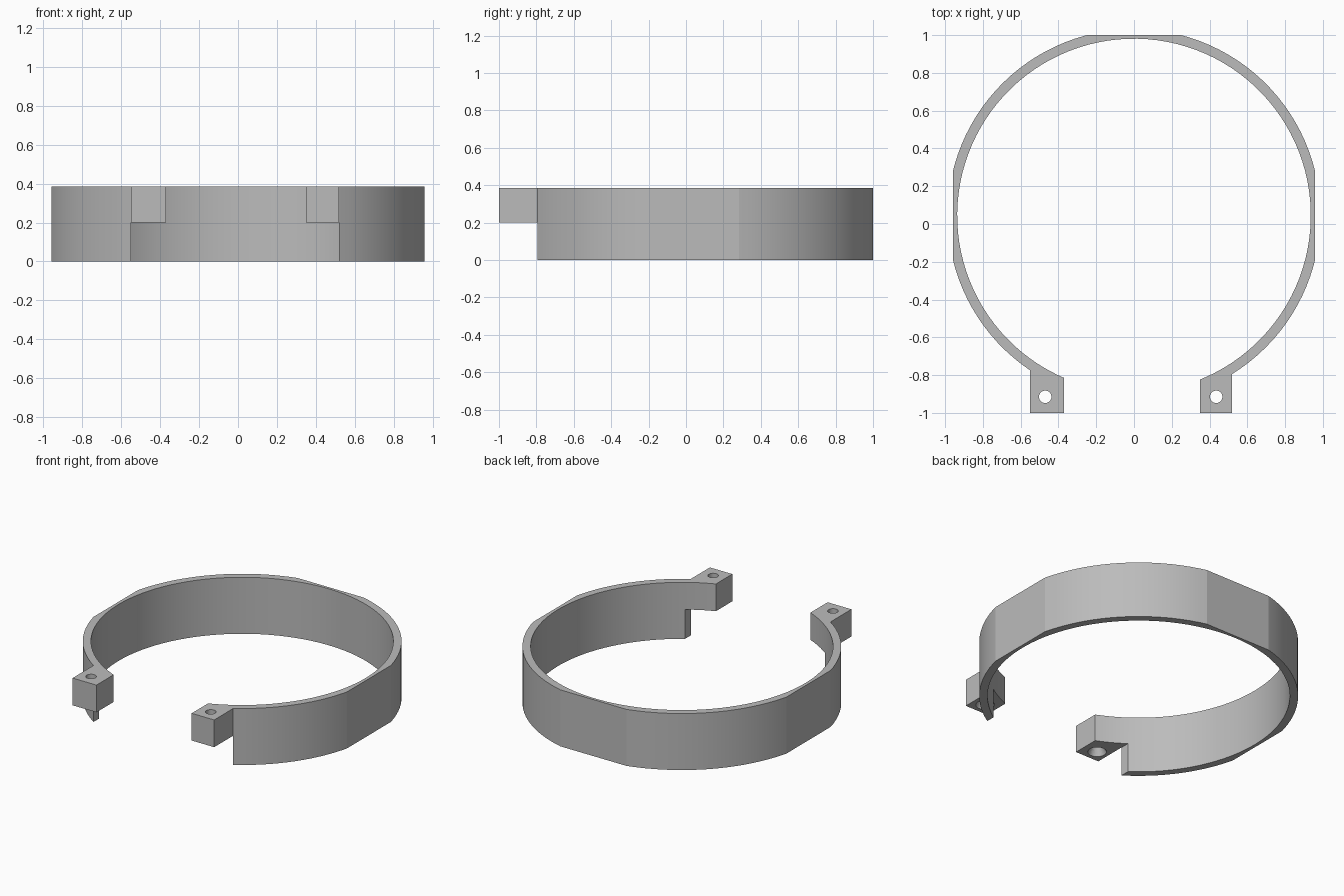
import bpy, bmesh, math

cube = bpy.data.objects.get("Cube")
if cube:
    bpy.data.objects.remove(cube, do_unlink=True)

CY, R_OUT, R_IN = 0.045, 0.987, 0.936       # ring centre and radii
FLAT_X, FLAT_Y = 0.958, 0.955               # flats on the outside
HEIGHT, LUG_Z = 0.386, 0.2
END_L, END_R = 0.52, -0.55                  # where the band is cut

grey = bpy.data.materials.new("grey plastic")
grey.use_nodes = True
grey.diffuse_color = (0.5, 0.5, 0.5, 1)
grey.node_tree.nodes["Principled BSDF"].inputs["Base Color"].default_value = (0.5, 0.5, 0.5, 1)


def arc(radius, a0, a1, steps, extra=()):
    angles = [a0 + (a1 - a0) * i / steps for i in range(steps + 1)]
    angles = sorted(angles + list(extra))
    return [(max(-FLAT_X, min(FLAT_X, radius * math.cos(a))),
             min(FLAT_Y, radius * math.sin(a)) + CY) for a in angles]


def start(radius, x):
    """Angle of the lower point of a circle at the given x."""
    return -math.acos(x / radius)


def extrude(name, outline, z0, z1):
    bm = bmesh.new()
    face = bm.faces.new([bm.verts.new((x, y, z0)) for x, y in outline])
    top = bmesh.ops.extrude_face_region(bm, geom=[face])["geom"]
    bmesh.ops.translate(bm, vec=(0, 0, z1 - z0),
                        verts=[g for g in top if isinstance(g, bmesh.types.BMVert)])
    bmesh.ops.recalc_face_normals(bm, faces=bm.faces)
    mesh = bpy.data.meshes.new(name)
    bm.to_mesh(mesh)
    bm.free()
    obj = bpy.data.objects.new(name, mesh)
    bpy.context.collection.objects.link(obj)
    mesh.materials.append(grey)
    return obj


def boolean(target, tool, operation):
    mod = target.modifiers.new(operation.lower(), "BOOLEAN")
    mod.object, mod.operation, mod.solver = tool, operation, "EXACT"
    bpy.context.view_layer.objects.active = target
    bpy.ops.object.modifier_apply(modifier=mod.name)
    bpy.data.objects.remove(tool, do_unlink=True)


# Open band with flats at the sides and the back
side, back = math.acos(FLAT_X / R_OUT), math.asin(FLAT_Y / R_OUT)
corners = (-side, side, back, math.pi - back, math.pi - side, math.pi + side)
outer = arc(R_OUT, start(R_OUT, END_L), start(R_OUT, END_R) + 2 * math.pi, 90, corners)
inner = arc(R_IN, start(R_IN, END_L), start(R_IN, END_R) + 2 * math.pi, 90)
band = extrude("clamp_band", outer + inner[::-1], 0, HEIGHT)

# Screw lugs on the upper half of both ends
for name, x_out, x_in, hole_x in (("left_lug", END_L, 0.35, 0.435),
                                  ("right_lug", END_R, -0.37, -0.47)):
    a0, a1 = start(R_IN, x_in), start(R_IN, x_out)
    if x_in < 0:
        a0, a1 = a0 + 2 * math.pi, a1 + 2 * math.pi
    curve = arc(R_IN, min(a0, a1), max(a0, a1), 5)
    if x_in < 0:
        curve.reverse()
    lug = extrude(name, curve[::-1] + [(x_in, -1), (x_out, -1)][:: 1]
                  if abs(curve[-1][0]) < abs(curve[0][0])
                  else curve[::-1] + [(x_in, -1), (x_out, -1)], LUG_Z, HEIGHT)

    # Screw hole, countersunk from below
    for r1, r2, z0, z1 in ((0.033, 0.033, 0.1, 0.5), (0.06, 0.03, 0.195, 0.26)):
        bpy.ops.mesh.primitive_cone_add(vertices=32, radius1=r1, radius2=r2, depth=z1 - z0,
                                        location=(hole_x, -0.915, (z0 + z1) / 2))
        cutter = bpy.context.object
        cutter.data.materials.append(grey)
        boolean(lug, cutter, "DIFFERENCE")
    boolean(band, lug, "UNION")

bpy.ops.object.select_all(action="DESELECT")
band.select_set(True)
bpy.context.view_layer.objects.active = band
bpy.ops.object.shade_smooth_by_angle(angle=math.radians(9))
